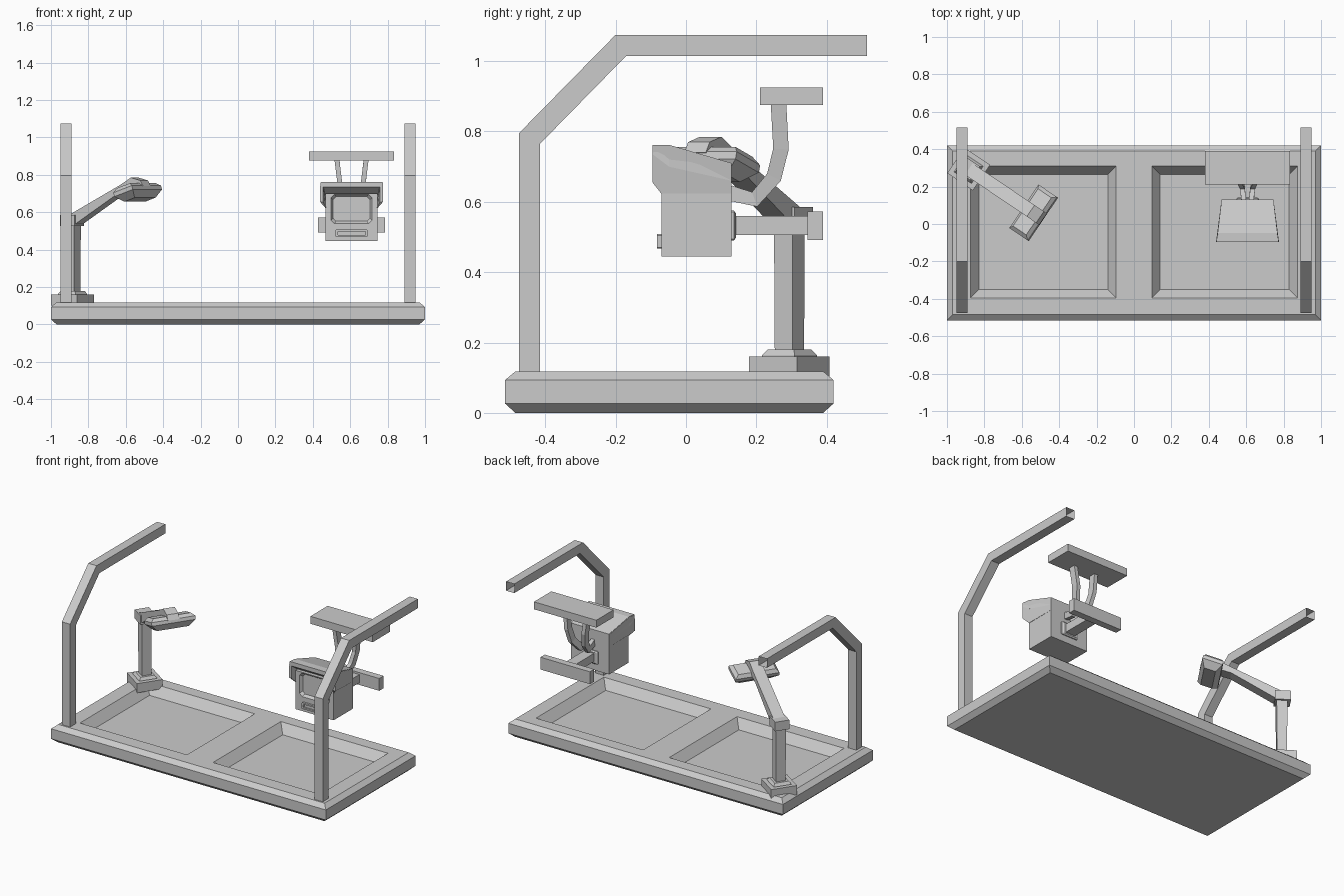
import bpy, bmesh, math
from mathutils import Matrix, Vector

if "Cube" in bpy.data.objects:
    bpy.data.objects.remove(bpy.data.objects["Cube"])


def loft(name, loops, caps=(True, True), mat=None):
    """Skin equal-length loops of 3D points into a flat-shaded mesh."""
    bm = bmesh.new()
    rings = [[bm.verts.new(p) for p in lp] for lp in loops]
    n = len(rings[0])
    for a, b in zip(rings, rings[1:]):
        for i in range(n):
            j = (i + 1) % n
            bm.faces.new((a[i], a[j], b[j], b[i]))
    if caps[0]:
        bm.faces.new(rings[0][::-1])
    if caps[1]:
        bm.faces.new(rings[-1])
    bmesh.ops.recalc_face_normals(bm, faces=bm.faces)
    if mat:
        bm.transform(mat)
    me = bpy.data.meshes.new(name)
    bm.to_mesh(me)
    bm.free()
    ob = bpy.data.objects.new(name, me)
    bpy.context.collection.objects.link(ob)
    return ob


def rect(x0, x1, y0, y1, z):
    return [(x0, y0, z), (x1, y0, z), (x1, y1, z), (x0, y1, z)]


def sq(w, d, z):
    return rect(-w / 2, w / 2, -d / 2, d / 2, z)


def box(name, x0, x1, y0, y1, z0, z1, mat=None):
    return loft(name, [rect(x0, x1, y0, y1, z0), rect(x0, x1, y0, y1, z1)], mat=mat)


def octagon(x0, x1, z0, z1, c, y):
    """Rectangle in the xz plane with cut corners."""
    return [(x0 + c, y, z0), (x1 - c, y, z0), (x1, y, z0 + c), (x1, y, z1 - c),
            (x1 - c, y, z1), (x0 + c, y, z1), (x0, y, z1 - c), (x0, y, z0 + c)]


def cut(ob, cutter):
    m = ob.modifiers.new("cut", 'BOOLEAN')
    m.operation, m.solver, m.object = 'DIFFERENCE', 'EXACT', cutter
    cutter.hide_render = True
    cutter.hide_set(True)


# base slab with chamfered rims and two sloped pockets
base = loft("base_slab", [rect(-1 + i, 1 - i, -.515 + i, .42 - i, z)
                          for i, z in ((.03, 0), (0, .027), (0, .093), (.03, .118))])
for s, label in ((-1, "left"), (1, "right")):
    loops = []
    for g, z in ((.045, .06), (0, .118), (-.0233, .148)):
        a, b = sorted((s * (.095 + g), s * (.875 - g)))
        loops.append(rect(a, b, -.395 + g, .31 - g, z))
    cut(base, loft("pocket_cutter_" + label, loops))

# bent square-tube posts, open at the far end
tube = [((-.475, .11), (-.415, .11)), ((-.475, .795), (-.415, .765)),
        ((-.20, 1.075), (-.17, 1.015)), ((.515, 1.075), (.515, 1.015))]
for s, label in ((-1, "left"), (1, "right")):
    loft("bent_post_" + label,
         [[(s * .89, *o), (s * .95, *o), (s * .95, *i), (s * .89, *i)] for o, i in tube],
         caps=(True, False))

# desk lamp, built along local x and then turned about its foot
L = Matrix.Translation((-.884, .294, 0)) @ Matrix.Rotation(math.radians(-34), 4, 'Z')
loft("lamp_foot", [sq(.165, .165, .10), sq(.165, .165, .161)], mat=L)
loft("lamp_foot_collar", [sq(.112, .112, .16), sq(.112, .112, .164), sq(.09, .09, .18)], mat=L)
loft("lamp_stem", [sq(.06, .06, .178), sq(.063, .063, .53)], mat=L)
box("lamp_elbow", -.052, .042, -.045, .045, .525, .585, mat=L)
side = [(-.02, .535), (-.02, .575), (.33, .745), (.40, .785),
        (.46, .77), (.48, .74), (.30, .69), (.03, .53)]
loft("lamp_arm", [[(u, v, z) for u, z in side] for v in (-.037, .037)], mat=L)
H = L @ Matrix.Translation((.42, 0, .71)) @ Matrix.Rotation(math.radians(-18), 4, 'Y')
loft("lamp_head", [sq(.07, .20, -.045), sq(.125, .28, -.008),
                   sq(.125, .28, .014), sq(.09, .24, .034)], mat=H)

# monitor body with recessed screen
cx = .607
body = box("monitor_body", cx - .138, cx + .138, -.07, .13, .445, .70)
cut(body, loft("screen_cutter", [octagon(cx - .11, cx + .11, .54, .695, .018, -.09),
                                 octagon(cx - .11, cx + .11, .54, .695, .018, -.07),
                                 octagon(cx - .098, cx + .098, .552, .683, .016, -.052)]))

# slot frame under the screen
slot = [octagon(cx - .085, cx + .085, .467, .508, .003, y) for y in (-.065, -.083)]
slot += [octagon(cx - .074, cx + .074, .477, .498, .003, y) for y in (-.083, -.072)]
loft("slot_frame", slot)

# flared hood: roof and two cheeks
loft("hood_roof", [[(cx - w, y, z0), (cx + w, y, z0), (cx + w - t, y, z1), (cx - w + t, y, z1)]
                   for y, w, t, z0, z1 in ((-.095, .168, .004, .735, .762),
                                           (-.048, .162, .004, .70, .762),
                                           (.13, .139, .002, .66, .71))])
for s, label in ((-1, "left"), (1, "right")):
    prof = [(-.095, .655, .168), (-.095, .76, .167), (-.048, .76, .16),
            (.13, .708, .139), (.13, .623, .139), (-.07, .623, .140)]
    inner = [.152, .152, .137, .13, .13, .137]
    loft("hood_cheek_" + label,
         [[(cx + s * w, y, z) for y, z, w in prof],
          [(cx + s * w, y, min(z, .755)) for (y, z, _), w in zip(prof, inner)]])

# rear mount: plate, rod and cross bar
loft("mount_plate", [octagon(cx - .06, cx + .06, .49, .575, .004, .128),
                     octagon(cx - .06, cx + .06, .49, .575, .004, .136),
                     octagon(cx - .05, cx + .05, .498, .567, .004, .142)])
box("mount_rod", cx - .035, cx + .035, .135, .35, .506, .56)
box("mount_cross_bar", cx - .18, cx + .18, .345, .39, .492, .573)

# top shelf on two bent, splayed struts
box("top_shelf", cx - .227, cx + .227, .21, .39, .876, .925)
path = [(.125, .625, .02), (.195, .607, .028), (.25, .67, .048),
        (.27, .75, .062), (.263, .88, .078)]
for s, label in ((-1, "left"), (1, "right")):
    loops = []
    for i, (y, z, off) in enumerate(path):
        a, b = path[max(i - 1, 0)], path[min(i + 1, len(path) - 1)]
        n = Vector((a[1] - b[1], b[0] - a[0])).normalized() * .022
        x0, x1 = cx + s * off - .013, cx + s * off + .013
        loops.append([(x0, y - n.x, z - n.y), (x1, y - n.x, z - n.y),
                      (x1, y + n.x, z + n.y), (x0, y + n.x, z + n.y)])
    loft("shelf_strut_" + label, loops)
